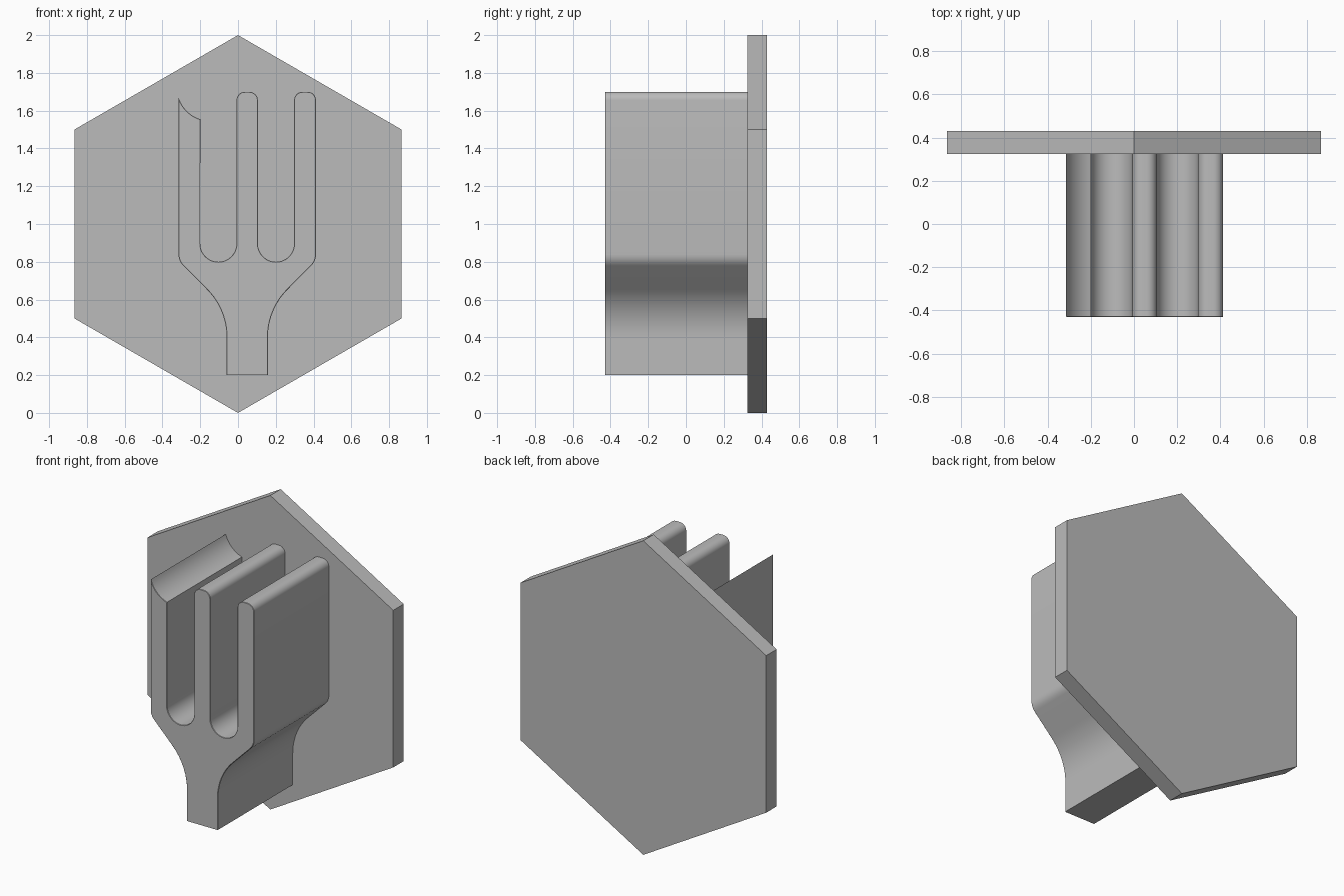
import bpy, bmesh
from math import sin, cos, radians, pi

cube = bpy.data.objects.get("Cube")
if cube:
    bpy.data.objects.remove(cube)

grey = bpy.data.materials.new("grey")
grey.use_nodes = True
colour = (0.5, 0.5, 0.5, 1)
grey.diffuse_color = colour
grey.node_tree.nodes["Principled BSDF"].inputs["Base Color"].default_value = colour


def arc(cx, cz, r, start, end, steps=12):
    """Points on an arc, angles in degrees."""
    angles = [radians(start + (end - start) * i / steps) for i in range(steps + 1)]
    return [(cx + r * cos(a), cz + r * sin(a)) for a in angles]


def extrude_profile(name, profile, front, back, can_chamfer=None):
    """Extrude an anticlockwise x-z outline along y; chamfer chosen front edges."""
    bm = bmesh.new()
    near = [bm.verts.new((x, front, z)) for x, z in profile]
    far = [bm.verts.new((x, back, z)) for x, z in profile]
    face = bm.faces.new(near)
    bm.faces.new(far[::-1])
    n = len(profile)
    for i in range(n):
        j = (i + 1) % n
        bm.faces.new((near[j], near[i], far[i], far[j]))
    bmesh.ops.recalc_face_normals(bm, faces=bm.faces)
    if can_chamfer:
        edges = [e for e in face.edges if can_chamfer(e)]
        bmesh.ops.bevel(bm, geom=edges, offset=0.004, segments=1,
                        affect='EDGES', clamp_overlap=True)
    mesh = bpy.data.meshes.new(name)
    bm.to_mesh(mesh)
    bm.free()
    mesh.materials.append(grey)
    obj = bpy.data.objects.new(name, mesh)
    bpy.context.collection.objects.link(obj)
    return obj


# Hexagonal backing plate
hexagon = [(sin(-i * pi / 3), 1 + cos(i * pi / 3)) for i in range(6)]
extrude_profile("hexagon_plate", hexagon, 0.325, 0.43)

# Fork outline: right half of handle and shoulder, mirrored for the left
MID, HALF, TOP = 0.049, 0.364, 1.7
CURVE, SHOULDER = 0.36, 0.085
side = [(0.109, 0.2)]
side += arc(0.109 + CURVE, 0.4, CURVE, 180, 135)
side += arc(HALF - SHOULDER, 0.84, SHOULDER, -45, 0, 6)
right = [(MID + x, z) for x, z in side]
left = [(MID - x, z) for x, z in reversed(side)]


def tine_top(x0, x1, r=0.045):
    return arc(x1 - r, TOP - r, r, 0, 90, 8) + arc(x0 + r, TOP - r, r, 90, 180, 8)


def slot(centre, r=0.096):
    return arc(centre, 0.896, r, 0, -180, 24)


outline = right + tine_top(0.297, 0.413) + slot(0.201)
outline += tine_top(-0.008, 0.105) + slot(-0.104)
# Scooped tip of the broken tine
outline += arc(-0.147, 1.722, 0.1755, 252.5, 197.5)
outline += left

fork = extrude_profile("fork", outline, -0.43, 0.325,
                       lambda e: max(v.co.z for v in e.verts) > 0.21)
bpy.ops.object.select_all(action='DESELECT')
fork.select_set(True)
bpy.context.view_layer.objects.active = fork
bpy.ops.object.shade_smooth_by_angle(angle=radians(30))
